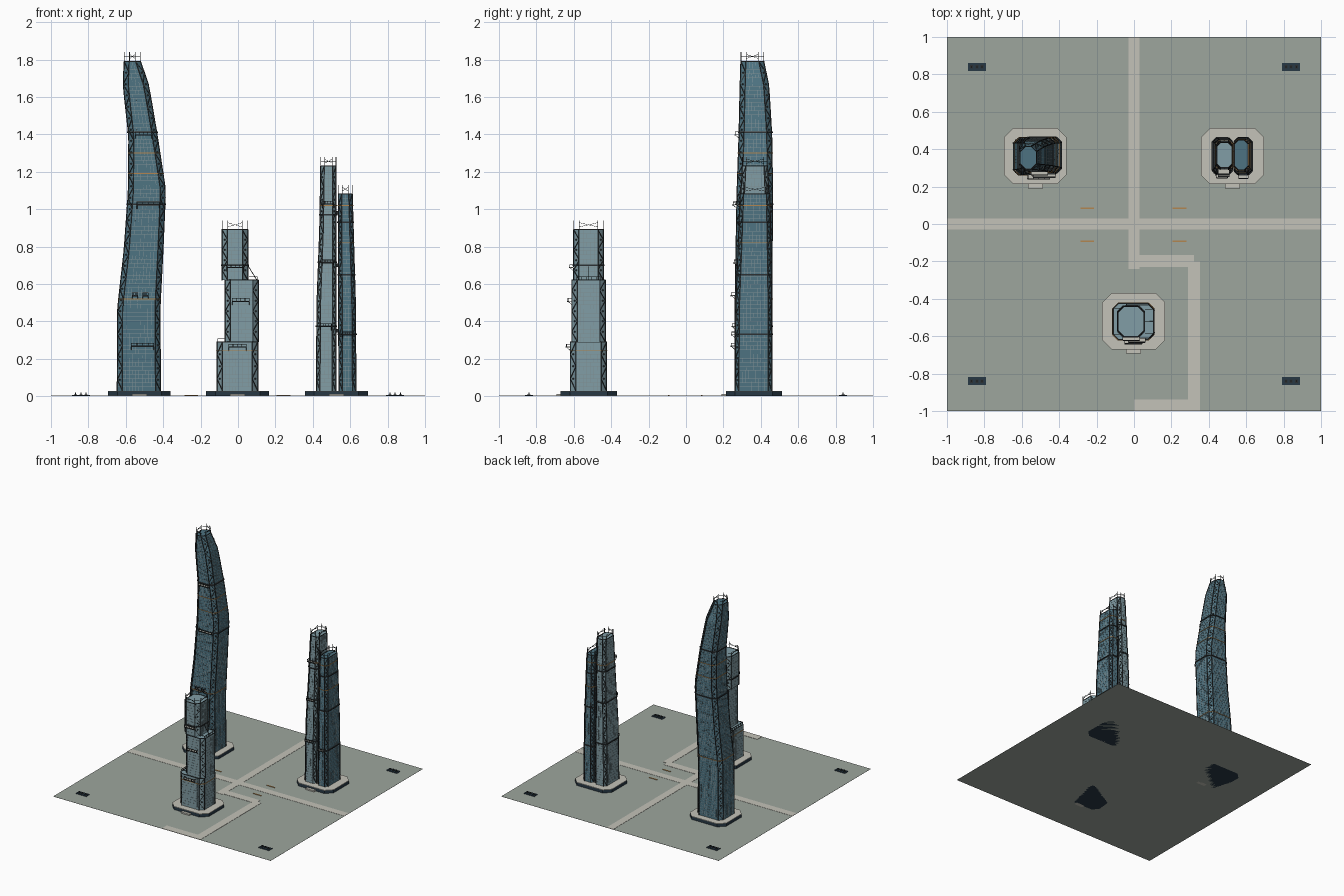
import bpy, bmesh, random
from mathutils import Vector

if "Cube" in bpy.data.objects:
    bpy.data.objects.remove(bpy.data.objects["Cube"])

random.seed(4)


def mat(name, r, g, b):
    m = bpy.data.materials.new(name)
    m.diffuse_color = (r, g, b, 1)
    m.use_nodes = True
    m.node_tree.nodes["Principled BSDF"].inputs["Base Color"].default_value = m.diffuse_color
    return m


GLASS_D = mat("deep_glass", .075, .17, .22)
GLASS_L = mat("pale_glass", .22, .34, .38)
GROUND = mat("ground", .34, .38, .34)
PAVE = mat("paving", .55, .54, .48)
DARK = mat("dark_steel", .025, .03, .032)
NAVY = mat("navy", .02, .04, .06)
FRAME = mat("mullion", .22, .29, .31)
AMBER = mat("amber", .45, .24, .08)


def finish(name, bm, m):
    bmesh.ops.recalc_face_normals(bm, faces=bm.faces)
    me = bpy.data.meshes.new(name)
    bm.to_mesh(me)
    bm.free()
    me.materials.append(m)
    ob = bpy.data.objects.new(name, me)
    bpy.context.collection.objects.link(ob)
    return ob


def loft(bm, rings):
    vs = [[bm.verts.new(p) for p in r] for r in rings]
    n = len(vs[0])
    for a, b in zip(vs, vs[1:]):
        for i in range(n):
            bm.faces.new((a[i], a[(i + 1) % n], b[(i + 1) % n], b[i]))
    bm.faces.new(vs[0][::-1])
    bm.faces.new(vs[-1])


def box(bm, x0, x1, y0, y1, z0, z1):
    loft(bm, [[(x0, y0, z), (x1, y0, z), (x1, y1, z), (x0, y1, z)] for z in (z0, z1)])


def beam(bm, a, b, w):
    a, b = Vector(a), Vector(b)
    d = (b - a).normalized()
    u = d.cross(Vector((1, 0, 0)) if abs(d.z) > .9 else Vector((0, 0, 1))).normalized() * w / 2
    v = d.cross(u)
    loft(bm, [[p + u + v, p - u + v, p - u - v, p + u - v] for p in (a, b)])


def octagon(x0, x1, y0, y1, c, z):
    return [Vector((x, y, z)) for x, y in (
        (x0 + c, y0), (x1 - c, y0), (x1, y0 + c), (x1, y1 - c),
        (x1 - c, y1), (x0 + c, y1), (x0, y1 - c), (x0, y0 + c))]


def section(keys, c, z, grow=0):
    """Octagon floor outline at height z, interpolated from keys (z,x0,x1,y0,y1)."""
    for a, b in zip(keys, keys[1:]):
        if z <= b[0] + 1e-6:
            break
    t = (z - a[0]) / (b[0] - a[0])
    x0, x1, y0, y1 = [p + (q - p) * t for p, q in zip(a[1:], b[1:])]
    return octagon(x0 - grow, x1 + grow, y0 - grow, y1 + grow, c, z)


def tower(name, keys, c, glass, bands=(), amber=(), crown=.05, step=.022, fill=.65):
    z0, z1 = keys[0][0], keys[-1][0]
    # glass body
    bm = bmesh.new()
    loft(bm, [section(keys, c, k[0]) for k in keys])
    finish(name + "_body", bm, glass)

    # floor lines and window mullions
    bm = bmesh.new()
    n = round((z1 - z0) / step)
    for f in range(n):
        za, zb = z0 + (z1 - z0) * f / n, z0 + (z1 - z0) * (f + 1) / n
        A, B = section(keys, c, za), section(keys, c, zb)
        for i in range(8):
            j = (i + 1) % 8
            if f:
                beam(bm, A[i], A[j], .0022)
            m = max(1, round((A[j] - A[i]).length / .018)) if i % 2 == 0 else 1
            for k in range(1, m):
                if random.random() < fill:
                    beam(bm, A[i].lerp(A[j], k / m), B[i].lerp(B[j], k / m), .0022)
    finish(name + "_mullions", bm, FRAME)

    # corner posts, zigzag bracing and nodes on the chamfers
    bm = bmesh.new()
    n = max(2, round((z1 - z0) / .06))
    for f in range(n):
        za, zb = z0 + (z1 - z0) * f / n, z0 + (z1 - z0) * (f + 1) / n
        A, B = section(keys, c, za, .001), section(keys, c, zb, .001)
        for i in range(8):
            beam(bm, A[i], B[i], .005)
        for i in (1, 3, 5, 7):
            j = (i + 1) % 8
            a, b = (A[i], B[j]) if f % 2 else (A[j], B[i])
            beam(bm, a, b, .004)
            if f:
                p = (A[i] + A[j]) / 2
                s = .004
                box(bm, p.x - s, p.x + s, p.y - s, p.y + s, p.z - s, p.z + s)
    # roof edge
    R = section(keys, c, z1)
    for i in range(8):
        beam(bm, R[i], R[(i + 1) % 8], .005)
    finish(name + "_bracing", bm, DARK)

    # belt rings
    for label, zs, m, w in (("belt", bands, DARK, .008), ("accent", amber, AMBER, .004)):
        if zs:
            bm = bmesh.new()
            for z in zs:
                P = section(keys, c, z, .003)
                for i in range(8):
                    beam(bm, P[i], P[(i + 1) % 8], w)
            finish(name + "_" + label + "_rings", bm, m)

    # crown posts, rail and cross ties
    if crown:
        bm = bmesh.new()
        up = Vector((0, 0, crown))
        for i in range(8):
            j = (i + 1) % 8
            beam(bm, R[i], R[i] + up * (1 if i % 2 else .8), .003)
            beam(bm, R[i] + up * .5, R[j] + up * .5, .002)
            if i % 2 == 0:
                beam(bm, R[i] + up * .3, R[j] + up * .75, .002)
                beam(bm, R[i] + up * .75, R[j] + up * .3, .002)
        finish(name + "_crown", bm, DARK)


def plinth(name, x0, x1, y0, y1):
    bm = bmesh.new()
    loft(bm, [octagon(x0, x1, y0, y1, .05, z) for z in (0, .024)])
    finish(name + "_plinth", bm, NAVY)
    bm = bmesh.new()
    loft(bm, [octagon(x0, x1, y0, y1, .05, z) for z in (.024, .028)])
    xm = (x0 + x1) / 2
    box(bm, xm - .04, xm + .04, y0 - .022, y0 + .01, 0, .012)
    finish(name + "_plinth_paving", bm, PAVE)


def balconies(name, items):
    """Front balconies (x0, x1, wall y, z) with slab and railing."""
    bm, rail = bmesh.new(), bmesh.new()
    for x0, x1, y, z in items:
        box(bm, x0, x1, y - .022, y + .004, z - .004, z)
        n = 4
        for i in range(n + 1):
            x = x0 + (x1 - x0) * i / n
            beam(rail, (x, y - .021, z - .006), (x, y - .021, z + .013), .003)
        beam(rail, (x0, y - .021, z + .013), (x1, y - .021, z + .013), .003)
        beam(rail, (x0, y - .023, z - .003), (x1, y - .023, z - .003), .006)
        for x in (x0, x1):
            beam(rail, (x, y, z + .013), (x, y - .021, z + .013), .003)
            beam(rail, (x, y, z - .022), (x, y - .02, z - .003), .003)
    finish(name + "_balcony_slabs", bm, PAVE)
    finish(name + "_balcony_rails", rail, DARK)


# ground sheet and paths
bm = bmesh.new()
box(bm, -1, 1, -1, 1, 0, .001)
finish("ground_sheet", bm, GROUND)
bm = bmesh.new()
for i, r in enumerate(((-1, 1, -.03, .03), (-.03, .03, -.24, 1), (.0, .32, -.23, -.165),
                       (.288, .353, -1, -.2), (0, .353, -1, -.937))):
    box(bm, *r, .001, .0025 + i * .0002)
finish("paths", bm, PAVE)
bm = bmesh.new()
for x in (-.25, .243):
    for y in (.085, -.092):
        box(bm, x - .037, x + .037, y - .004, y + .004, .001, .005)
finish("lane_markers", bm, AMBER)

# corner equipment pads
bm, units = bmesh.new(), bmesh.new()
for x in (-.84, .84):
    for y in (-.84, .84):
        box(bm, x - .048, x + .048, y - .022, y + .022, .001, .006)
        for k in (-1, 0, 1):
            cx = x + k * .028
            box(units, cx - .008, cx + .008, y - .009, y + .009, .006, .01)
            beam(units, (cx, y, .01), (cx, y, .019), .005)
finish("corner_pads", bm, NAVY)
finish("corner_pad_units", units, DARK)

# tall leaning tower
plinth("leaning_tower", -.695, -.36, .213, .513)
tower("leaning_tower", [
    (.028, -.645, -.415, .263, .46), (.47, -.643, -.418, .263, .46),
    (.78, -.608, -.402, .268, .46), (1.1, -.585, -.388, .274, .462),
    (1.39, -.583, -.432, .284, .458), (1.66, -.613, -.478, .29, .442),
    (1.79, -.608, -.522, .294, .415)], .028, GLASS_D, (1.025, 1.41), (.52, 1.19, 1.3))
balconies("leaning_tower", [(-.57, -.45, .263, .27), (-.565, -.535, .264, .54),
                            (-.51, -.48, .264, .54), (-.54, -.42, .273, 1.025),
                            (-.55, -.46, .284, 1.4)])

# twin towers
plinth("twin_tower", .357, .695, .213, .513)
tower("pale_twin", [(.028, .42, .522, .264, .458), (.5, .423, .523, .27, .457),
                    (.9, .438, .524, .285, .45), (1.23, .443, .524, .302, .435)],
      .02, GLASS_L, (.375, .715, .97), (1.02,))
tower("dark_twin", [(.028, .54, .63, .264, .458), (.5, .539, .627, .268, .457),
                    (.8, .538, .618, .28, .453), (1.08, .537, .61, .29, .448)],
      .02, GLASS_D, (.33, .65, .93), (.82, 1.02))
balconies("twin_tower", [(.44, .5, .268, .375), (.56, .61, .266, .33),
                         (.45, .51, .278, .715), (.45, .51, .289, 1.03)])
# sky bridges between the twins
bm = bmesh.new()
for z in (.35, .7, .98):
    box(bm, .518, .546, .33, .39, z - .01, z + .01)
finish("twin_sky_bridges", bm, DARK)

# stepped tower
plinth("stepped_tower", -.17, .167, -.67, -.37)
tiers = [(.028, .29, -.112, .105, -.618, -.425), (.29, .62, -.068, .108, -.61, -.432),
         (.62, .89, -.085, .052, -.6, -.442)]
for i, (a, b, *r) in enumerate(tiers):
    tower("stepped_tower_tier_%d" % (i + 1), [(a, *r), (b, *r)], .03, GLASS_L,
          (.7,) if i == 2 else (), (.245,) if i == 0 else (), .05 if i == 2 else 0)
balconies("stepped_tower", [(-.05, .043, -.618, .265), (-.03, .06, -.61, .51),
                            (-.06, .03, -.6, .69), (-.1, .1, -.618, .12)][:3])
# terrace railings on the setbacks
bm = bmesh.new()
for x, xi, z, y0, y1 in ((.104, .06, .62, -.585, -.455), (-.108, -.07, .29, -.59, -.45)):
    for k in range(6):
        y = y0 + (y1 - y0) * k / 5
        beam(bm, (x, y, z), (x, y, z + .018), .003)
    beam(bm, (x, y0, z + .018), (x, y1, z + .018), .003)
    for y in (y0, y1):
        beam(bm, (x, y, z + .018), (xi, y, z + .018), .003)
beam(bm, (.1, -.52, .622), (.052, -.52, .7), .004)
finish("terrace_rails", bm, DARK)
